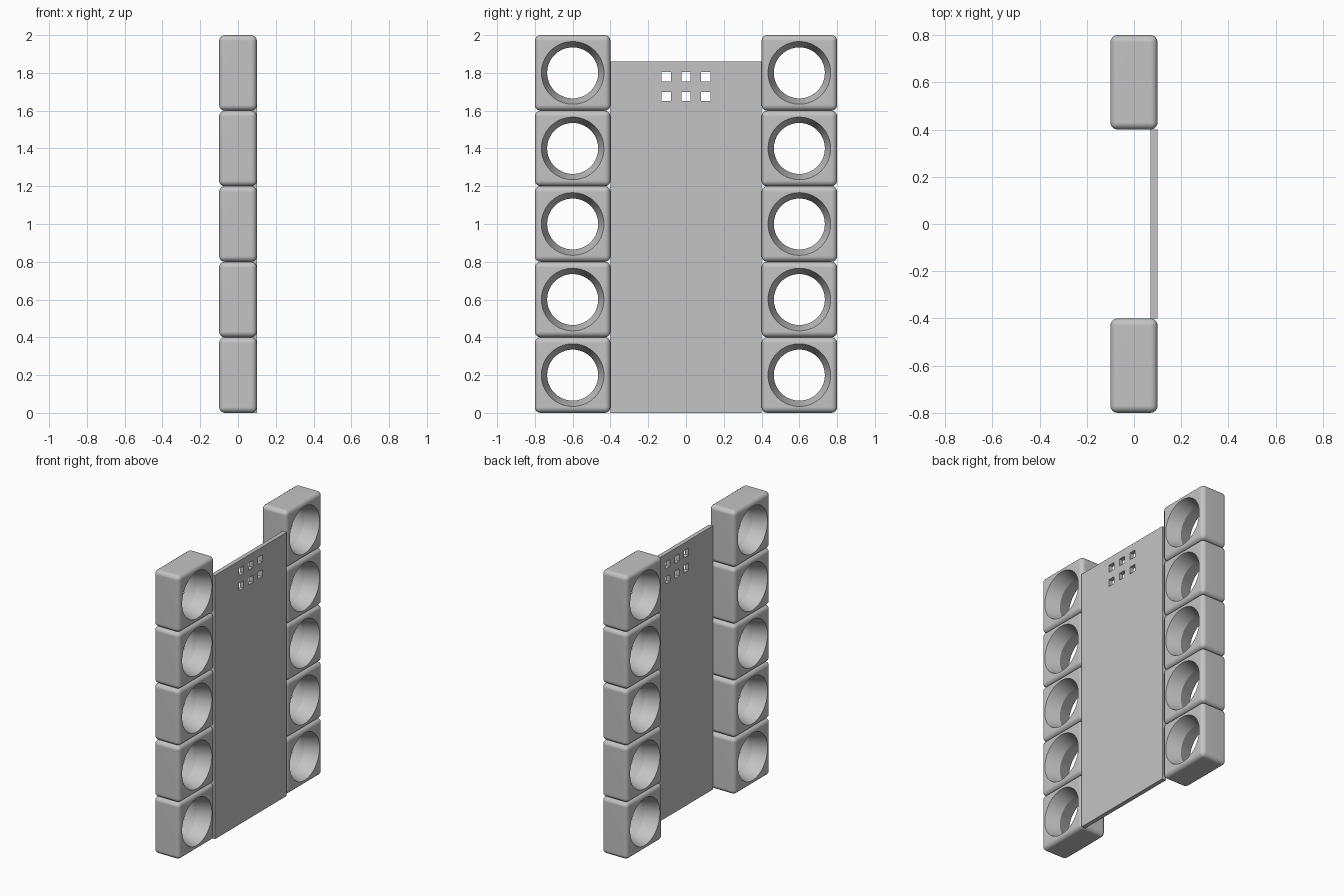
import bpy, bmesh, math
from mathutils import Matrix, Vector

cube = bpy.data.objects.get("Cube")
if cube:
    bpy.data.objects.remove(cube, do_unlink=True)

grey = bpy.data.materials.new("light_grey")
grey.use_nodes = True
grey.diffuse_color = (0.55, 0.55, 0.55, 1)
grey.node_tree.nodes["Principled BSDF"].inputs["Base Color"].default_value = (0.55, 0.55, 0.55, 1)


def make_object(name, bm):
    bmesh.ops.recalc_face_normals(bm, faces=bm.faces)
    mesh = bpy.data.meshes.new(name)
    bm.to_mesh(mesh)
    bm.free()
    mesh.materials.append(grey)
    obj = bpy.data.objects.new(name, mesh)
    bpy.context.collection.objects.link(obj)
    return obj


def add_box(bm, size, center):
    matrix = Matrix.Translation(center) @ Matrix.Diagonal((*size, 1))
    bmesh.ops.create_cube(bm, size=1, matrix=matrix)


def cut(obj, cutter):
    """Subtract the cutter, bake the result and discard the cutter."""
    mod = obj.modifiers.new("cut", "BOOLEAN")
    mod.operation = "DIFFERENCE"
    mod.solver = "EXACT"
    mod.object = cutter
    graph = bpy.context.evaluated_depsgraph_get()
    baked = bpy.data.meshes.new_from_object(obj.evaluated_get(graph))
    obj.modifiers.clear()
    obj.data = baked
    bpy.data.objects.remove(cutter, do_unlink=True)


def hourglass(rim, waist, half_depth, sides=64):
    """Double cone along x, widest at both ends."""
    bm = bmesh.new()
    rings = []
    for x, r in ((-half_depth, rim), (0, waist), (half_depth, rim)):
        angles = [2 * math.pi * i / sides for i in range(sides)]
        rings.append([bm.verts.new((x, r * math.cos(a), r * math.sin(a))) for a in angles])
    for a, b in zip(rings, rings[1:]):
        for i in range(sides):
            j = (i + 1) % sides
            bm.faces.new((a[i], a[j], b[j], b[i]))
    bm.faces.new(rings[0])
    bm.faces.new(rings[-1])
    return make_object("hole_cutter", bm)


# Rounded block with a hole tapering to its middle
bm = bmesh.new()
add_box(bm, (0.2, 0.4, 0.4), Vector((0, 0, 0)))
bmesh.ops.bevel(bm, geom=bm.edges[:], offset=0.03, segments=4, profile=0.5, affect="EDGES")
block = make_object("block", bm)
cut(block, hourglass(0.172, 0.135, 0.12))

# Two columns of five blocks sharing one mesh
blocks = []
for side, y in (("front", -0.6), ("back", 0.6)):
    for row in range(5):
        obj = bpy.data.objects.new(f"{side}_block_{row + 1}", block.data)
        obj.location = (0, y, 0.2 + 0.4 * row)
        bpy.context.collection.objects.link(obj)
        blocks.append(obj)
bpy.data.objects.remove(block, do_unlink=True)

bpy.ops.object.select_all(action="DESELECT")
blocks[0].select_set(True)
bpy.context.view_layer.objects.active = blocks[0]
bpy.ops.object.shade_smooth_by_angle(angle=math.radians(30))
for obj in blocks:
    mod = obj.modifiers.new("flat_face_normals", "WEIGHTED_NORMAL")
    mod.keep_sharp = True

# Thin panel with two rows of square holes
bm = bmesh.new()
add_box(bm, (0.03, 0.8, 1.86), Vector((0.085, 0, 0.93)))
panel = make_object("panel", bm)
bm = bmesh.new()
for z in (1.675, 1.78):
    for column in (-1, 0, 1):
        add_box(bm, (0.1, 0.05, 0.05), Vector((0.085, 0.105 * column, z)))
cut(panel, make_object("square_hole_cutter", bm))
